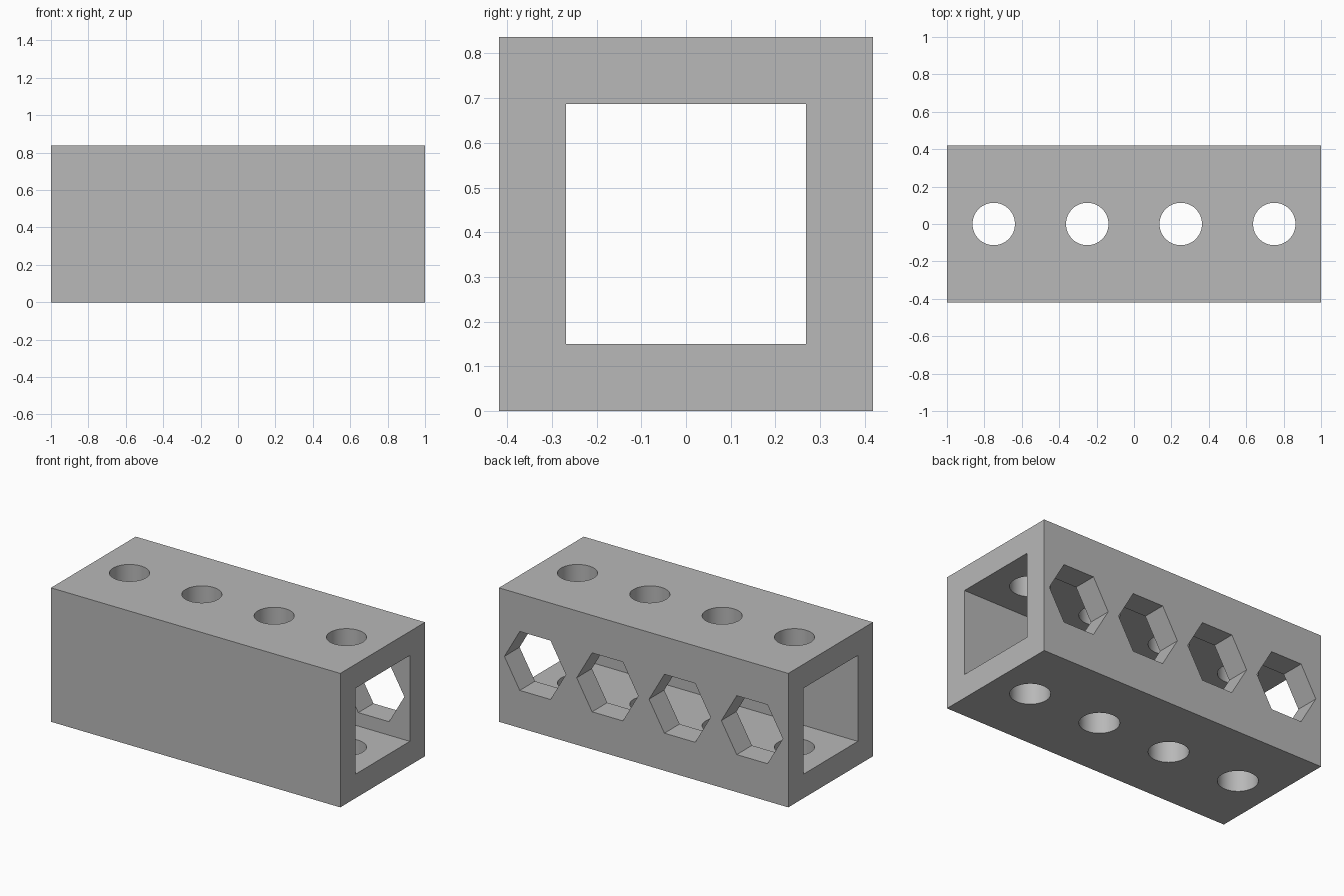
import bpy
import math

LENGTH, SIDE, WALL = 2.0, 0.837, 0.15
PITCH = LENGTH / 4
MID = SIDE / 2

cube = bpy.data.objects.get("Cube")
if cube:
    bpy.data.objects.remove(cube, do_unlink=True)

gray = bpy.data.materials.new("plain gray")
gray.use_nodes = True
color = (0.48, 0.48, 0.48, 1)
gray.diffuse_color = color
gray.node_tree.nodes["Principled BSDF"].inputs["Base Color"].default_value = color


def box(name, size):
    bpy.ops.mesh.primitive_cube_add(size=1, location=(0, 0, MID))
    obj = bpy.context.object
    obj.name = name
    obj.scale = size
    bpy.ops.object.transform_apply(location=False, rotation=False, scale=True)
    obj.data.materials.append(gray)
    return obj


def prism(name, sides, radius, depth, location, rotation=(0, 0, 0)):
    bpy.ops.mesh.primitive_cylinder_add(vertices=sides, radius=radius, depth=depth,
                                        location=location, rotation=rotation)
    obj = bpy.context.object
    obj.name = name
    obj.data.materials.append(gray)
    return obj


# Square tube body, and the channel running through it
beam = box("square_tube_beam", (LENGTH, SIDE, SIDE))
cutters = [box("channel_cutter", (LENGTH + 1, SIDE - 2 * WALL, SIDE - 2 * WALL))]

# Round holes through top and bottom, hexagonal access holes in the back wall
for i in range(4):
    x = (i - 1.5) * PITCH
    cutters.append(prism("round_hole_cutter", 64, 0.1135, 2, (x, 0, MID)))
    # Turned so two corners of the hexagon point along the length
    cutters.append(prism("hex_hole_cutter", 6, 0.2125, 0.4, (x, MID - WALL / 2, MID),
                         (math.pi / 2, math.pi / 6, 0)))

# Cut every opening into the beam
bpy.ops.object.select_all(action='DESELECT')
beam.select_set(True)
bpy.context.view_layer.objects.active = beam
for cutter in cutters:
    cutter.hide_render = True
    mod = beam.modifiers.new("cut", 'BOOLEAN')
    mod.operation = 'DIFFERENCE'
    mod.solver = 'EXACT'
    mod.object = cutter
    bpy.ops.object.modifier_apply(modifier=mod.name)
    bpy.data.objects.remove(cutter, do_unlink=True)

# Round bores shade smoothly, all corners stay crisp
bpy.ops.object.shade_smooth_by_angle(angle=math.radians(30))
